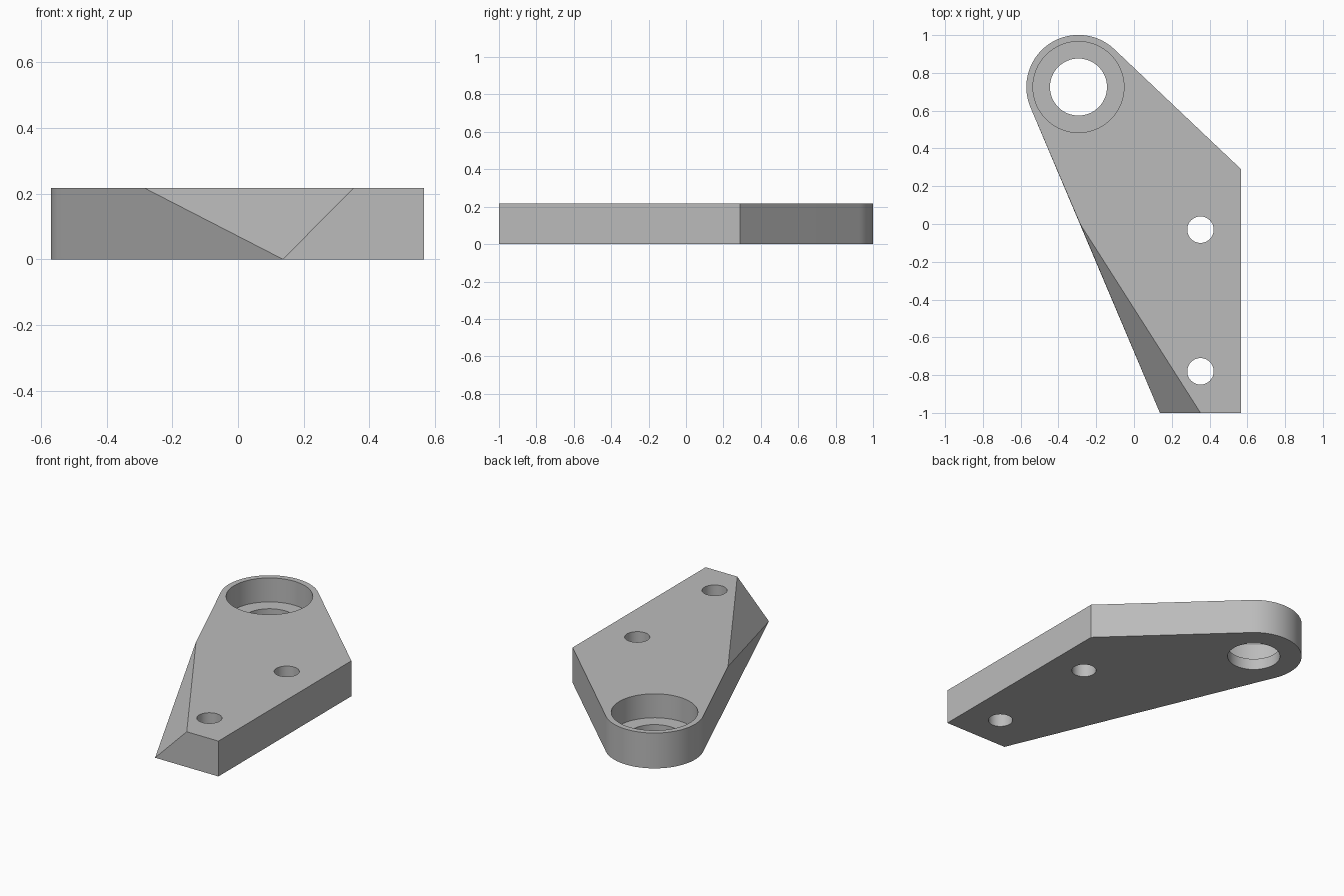
import bpy
import bmesh
import math
from mathutils import Vector

THICK = 0.217
BOSS = Vector((-0.294, 0.725))
BOSS_R = 0.276
FRONT_LEFT = Vector((0.137, -1.0))
FRONT_RIGHT = Vector((0.567, -1.0))
BACK_RIGHT = Vector((0.567, 0.29))

if "Cube" in bpy.data.objects:
    bpy.data.objects.remove(bpy.data.objects["Cube"])


def tangent_angle(point, side):
    """Angle on the boss circle where the line from point touches it."""
    d = point - BOSS
    return math.atan2(d.y, d.x) + side * math.acos(BOSS_R / d.length)


def cylinder(name, x, y, radius, z0, z1, sides=64):
    bpy.ops.mesh.primitive_cylinder_add(
        vertices=sides, radius=radius, depth=z1 - z0, location=(x, y, (z0 + z1) / 2))
    obj = bpy.context.object
    obj.name = name
    obj.hide_render = True
    return obj


# Outline: straight flanks running tangent into the rounded end
start = tangent_angle(BACK_RIGHT, 1)
end = tangent_angle(FRONT_LEFT, -1) % math.tau
STEPS = 48
arc = []
for i in range(STEPS + 1):
    a = start + (end - start) * i / STEPS
    arc.append(BOSS + BOSS_R * Vector((math.cos(a), math.sin(a))))
outline = [FRONT_LEFT, FRONT_RIGHT, BACK_RIGHT] + arc

# Plate body
bm = bmesh.new()
base = bm.faces.new([bm.verts.new((p.x, p.y, 0)) for p in outline])
top = bmesh.ops.extrude_face_region(bm, geom=[base])
bmesh.ops.translate(bm, vec=(0, 0, THICK),
                    verts=[v for v in top["geom"] if isinstance(v, bmesh.types.BMVert)])

# Sloping cut across the front left corner
low = Vector((0.137, -1.0, 0.0))
back = Vector((-0.285, 0.0, THICK))
front = Vector((0.352, -1.0, THICK))
normal = (front - low).cross(back - low).normalized()
if normal.z < 0:
    normal.negate()
cut = bmesh.ops.bisect_plane(bm, geom=bm.verts[:] + bm.edges[:] + bm.faces[:], dist=1e-4,
                             plane_co=low, plane_no=normal, clear_outer=False)
corner = [v for v in bm.verts
          if (v.co - low).dot(normal) > 1e-3 and v.co.y < -0.9 and v.co.x < 0.2]
bmesh.ops.delete(bm, geom=corner, context='VERTS')
bmesh.ops.holes_fill(bm, edges=[e for e in bm.edges if e.is_boundary], sides=0)
bmesh.ops.recalc_face_normals(bm, faces=bm.faces[:])
bm.free()

# The corner is removed as a solid wedge, leaving the rest of the top intact
bm = bmesh.new()
lower = [bm.verts.new((p.x, p.y, 0)) for p in outline]
upper = [bm.verts.new((p.x, p.y, THICK)) for p in outline[1:]]
ridge = [bm.verts.new(back), bm.verts.new(front)]
bm.faces.new(lower[::-1])
bm.faces.new([ridge[1]] + upper + [ridge[0]])
bm.faces.new([lower[0], ridge[1], ridge[0]])
bm.faces.new([lower[0], lower[1], upper[0], ridge[1]])
bm.faces.new([lower[-1], lower[0], ridge[0], upper[-1]])
for i in range(1, len(outline) - 1):
    bm.faces.new([lower[i], lower[i + 1], upper[i], upper[i - 1]])
bmesh.ops.recalc_face_normals(bm, faces=bm.faces[:])
mesh = bpy.data.meshes.new("bracket_plate")
bm.to_mesh(mesh)
bm.free()
plate = bpy.data.objects.new("bracket_plate", mesh)
bpy.context.collection.objects.link(plate)

# Grey finish
grey = bpy.data.materials.new("plain_grey")
grey.use_nodes = True
colour = (0.5, 0.5, 0.5, 1)
grey.diffuse_color = colour
grey.node_tree.nodes["Principled BSDF"].inputs["Base Color"].default_value = colour
mesh.materials.append(grey)

# Stepped bore and two bolt holes
cutters = [
    cylinder("bore_cutter", BOSS.x, BOSS.y, 0.151, -0.1, 0.3),
    cylinder("counterbore_cutter", BOSS.x, BOSS.y, 0.241, 0.07, 0.3),
    cylinder("back_bolt_cutter", 0.352, -0.03, 0.07, -0.1, 0.3),
    cylinder("front_bolt_cutter", 0.352, -0.78, 0.07, -0.1, 0.3),
]
bpy.ops.object.select_all(action='DESELECT')
plate.select_set(True)
bpy.context.view_layer.objects.active = plate
for cutter in cutters:
    mod = plate.modifiers.new(cutter.name, 'BOOLEAN')
    mod.operation = 'DIFFERENCE'
    mod.solver = 'EXACT'
    mod.object = cutter
    bpy.ops.object.modifier_apply(modifier=mod.name)
    bpy.data.objects.remove(cutter)

bpy.ops.object.shade_smooth_by_angle(angle=math.radians(30))
